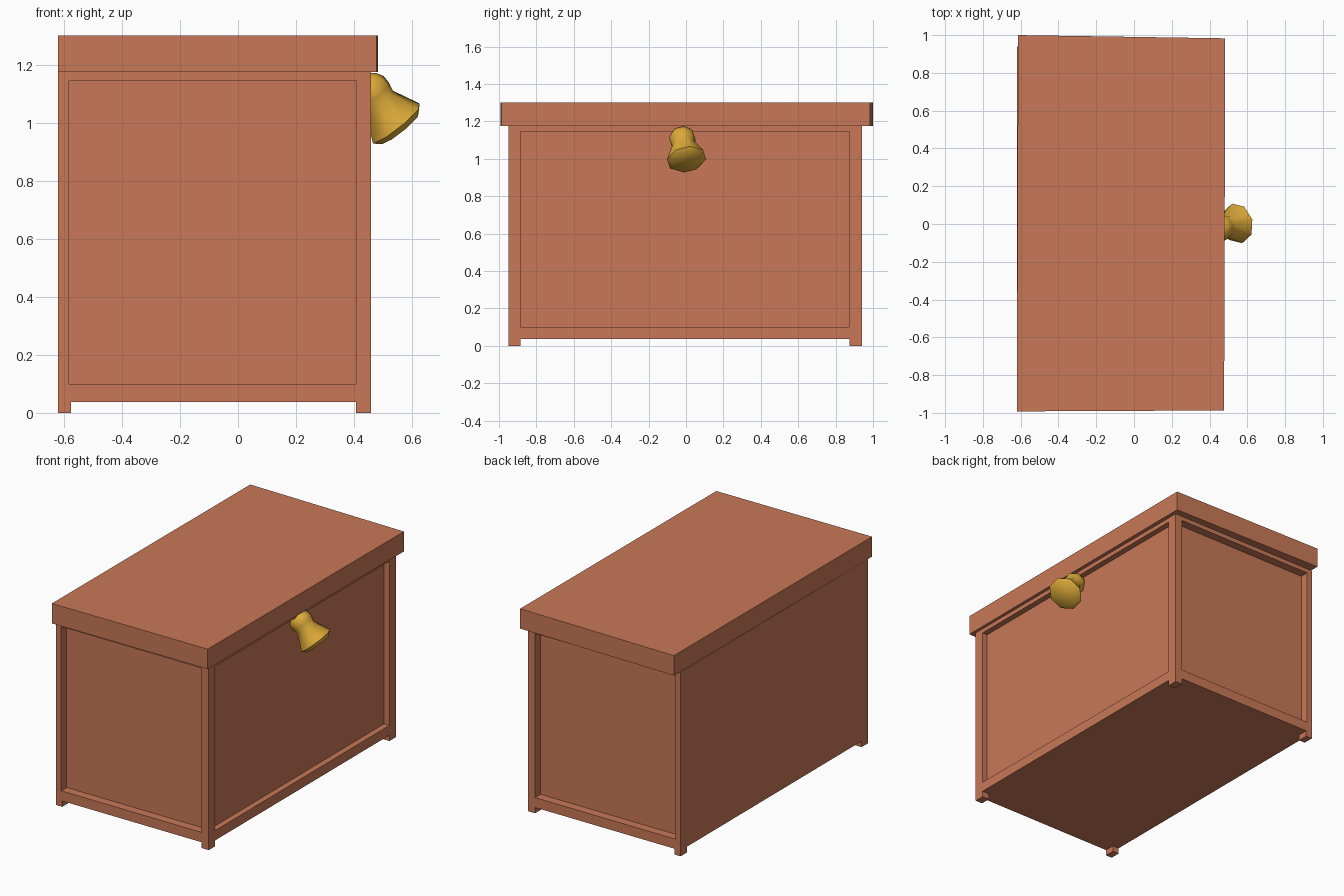
import bpy, bmesh, math
from mathutils import Vector

if "Cube" in bpy.data.objects:
    bpy.data.objects.remove(bpy.data.objects["Cube"])


def material(name, color):
    m = bpy.data.materials.new(name)
    m.diffuse_color = (*color, 1)
    m.use_nodes = True
    m.node_tree.nodes["Principled BSDF"].inputs["Base Color"].default_value = m.diffuse_color
    return m


wood = material("terracotta_wood", (0.58, 0.19, 0.095))
brass = material("brass", (0.72, 0.40, 0.04))


def finish(bm, name, mat):
    bmesh.ops.recalc_face_normals(bm, faces=bm.faces)
    me = bpy.data.meshes.new(name)
    bm.to_mesh(me)
    bm.free()
    me.materials.append(mat)
    ob = bpy.data.objects.new(name, me)
    bpy.context.collection.objects.link(ob)
    return ob


def box_bm(lo, hi):
    bm = bmesh.new()
    bmesh.ops.create_cube(bm, size=2)
    for v in bm.verts:
        v.co = [hi[i] if v.co[i] > 0 else lo[i] for i in range(3)]
    bm.normal_update()
    return bm


def recess(bm, normal, lo, hi, depth):
    """Frame one side of a box and sink its panel to the given bounds."""
    n = Vector(normal)
    f = next(f for f in bm.faces if f.normal.dot(n) > 0.99)
    axis = max(range(3), key=lambda i: abs(n[i]))
    mid = f.calc_center_median()
    plane = mid[axis]
    bmesh.ops.inset_individual(bm, faces=[f], thickness=0.01)
    for v in f.verts:
        for i in range(3):
            v.co[i] = plane if i == axis else (hi[i] if v.co[i] > mid[i] else lo[i])
    # second ring becomes the vertical walls of the recess
    new = bmesh.ops.extrude_discrete_faces(bm, faces=[f])["faces"][0]
    for v in new.verts:
        v.co -= n * depth
    bm.normal_update()


# Chest body with framed panels on front, back and right; left is plain
X0, X1, Y0, Y1 = -0.62, 0.458, -0.95, 0.94
body = box_bm((X0, Y0, 0.037), (X1, Y1, 1.175))
panel_lo, panel_hi = (-0.583, -0.885, 0.10), (0.407, 0.873, 1.147)
for normal, depth in (((0, -1, 0), 0.055), ((0, 1, 0), 0.055), ((1, 0, 0), 0.037)):
    recess(body, normal, panel_lo, panel_hi, depth)
finish(body, "chest_body", wood)

# Corner feet
for i, (xa, xb) in enumerate(((X0, -0.576), (0.407, X1))):
    for j, (ya, yb) in enumerate(((Y0, -0.885), (0.873, Y1))):
        name = ("front" if j == 0 else "back") + ("_left" if i == 0 else "_right") + "_foot"
        finish(box_bm((xa, ya, 0), (xb, yb, 0.037)), name, wood)

# Slightly crooked lid
lid = bmesh.new()
corners = [(-0.62, -0.992), (0.477, -0.987), (0.483, 0.983), (-0.614, 1.0)]
base = lid.faces.new([lid.verts.new((x, y, 1.175)) for x, y in corners])
side = bmesh.ops.extrude_face_region(lid, geom=[base], use_keep_orig=True)["geom"]
for v in side:
    if isinstance(v, bmesh.types.BMVert):
        v.co.z = 1.302
finish(lid, "lid", wood)

# Tilted bell-shaped latch, lathed with few sides: (distance along axis, radius)
profile = [(0.0, 0.03), (0.018, 0.055), (0.045, 0.07), (0.075, 0.07),
           (0.105, 0.063), (0.20, 0.108), (0.222, 0.085)]
SIDES = 8
bell = bmesh.new()
rings = [[bell.verts.new((r * math.cos(math.tau * k / SIDES),
                          r * math.sin(math.tau * k / SIDES), t))
          for k in range(SIDES)] for t, r in profile]
for a, b in zip(rings, rings[1:]):
    for k in range(SIDES):
        n = (k + 1) % SIDES
        bell.faces.new((a[k], a[n], b[n], b[k]))
bell.faces.new(rings[0])
bell.faces.new(rings[-1])
latch = finish(bell, "bell_latch", brass)
axis = Vector((0.62, 0.16, -0.77)).normalized()
latch.rotation_mode = 'QUATERNION'
latch.rotation_quaternion = axis.to_track_quat('Z', 'Y')
latch.location = Vector((0.546, 0.003, 0.998)) - axis * 0.20
bpy.context.view_layer.objects.active = latch
latch.select_set(True)
bpy.ops.object.shade_smooth_by_angle(angle=math.radians(50))
